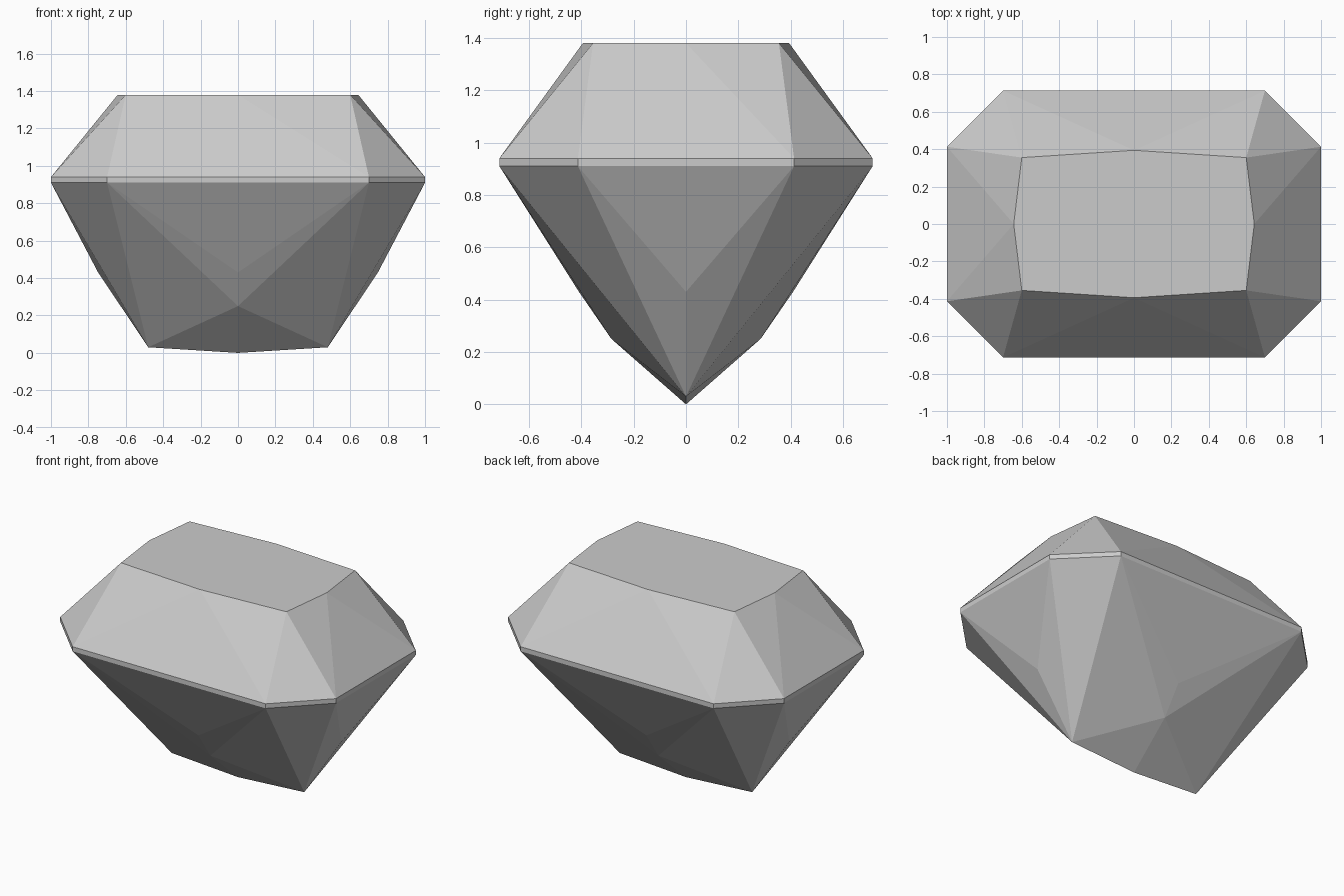
import bpy
import bmesh

cube = bpy.data.objects.get("Cube")
if cube:
    bpy.data.objects.remove(cube, do_unlink=True)

mat = bpy.data.materials.new("stone grey")
mat.use_nodes = True
grey = (0.6, 0.6, 0.6, 1)
mat.diffuse_color = grey
mat.node_tree.nodes["Principled BSDF"].inputs["Base Color"].default_value = grey

# Girdle outline corners, shared by the crown, girdle and pavilion
LOW, HIGH, TABLE = 0.91, 0.94, 1.38
LONG, SHORT = (0.7, 0.713), (1.0, 0.413)
long_low, long_high = (*LONG, LOW), (*LONG, HIGH)
short_low, short_high = (*SHORT, LOW), (*SHORT, HIGH)

# Table corners and edge middles
table_corner = (0.6, 0.355, TABLE)
table_front = (0, 0.394, TABLE)
table_side = (0.643, 0, TABLE)

# Pavilion points
front_upper, front_lower = (0, 0.409, 0.43), (0, 0.285, 0.25)
side_mid, keel_end, keel_mid = (0.748, 0, 0.43), (0.48, 0, 0.03), (0, 0, 0)


def flip(p, sx, sy):
    return (p[0] * sx, p[1] * sy, p[2])


def across_x(p):
    return flip(p, -1, 1)


def across_y(p):
    return flip(p, 1, -1)


# Facets of one quarter, mirrored to all four
quarter = [
    (long_high, table_corner, table_front),
    (short_high, table_side, table_corner),
    (long_high, short_high, table_corner),
    (long_low, short_low, short_high, long_high),
    (long_low, front_upper, front_lower),
    (long_low, front_lower, keel_end),
    (front_lower, keel_mid, keel_end),
    (long_low, keel_end, short_low),
    (short_low, keel_end, side_mid),
]
# Facets that span the x = 0 plane, mirrored front to back
front = [
    (across_x(long_high), long_high, table_front),
    (across_x(long_low), long_low, long_high, across_x(long_high)),
    (across_x(long_low), front_upper, long_low),
]
# Facets that span the y = 0 plane, mirrored side to side
side = [
    (across_y(short_high), short_high, table_side),
    (across_y(short_low), short_low, short_high, across_y(short_high)),
    (across_y(short_low), side_mid, short_low),
]
# Flat table on top
table = [(table_front, table_corner, table_side, across_y(table_corner),
          across_y(table_front), flip(table_corner, -1, -1),
          across_x(table_side), across_x(table_corner))]

bm = bmesh.new()
for facets, xs, ys in ((quarter, (1, -1), (1, -1)), (front, (1,), (1, -1)),
                       (side, (1, -1), (1,)), (table, (1,), (1,))):
    for sx in xs:
        for sy in ys:
            for facet in facets:
                bm.faces.new([bm.verts.new(flip(p, sx, sy)) for p in facet])
bmesh.ops.remove_doubles(bm, verts=bm.verts, dist=0.0005)
bmesh.ops.recalc_face_normals(bm, faces=bm.faces)

mesh = bpy.data.meshes.new("faceted_gem")
bm.to_mesh(mesh)
bm.free()
mesh.materials.append(mat)
bpy.context.collection.objects.link(bpy.data.objects.new("faceted_gem", mesh))
